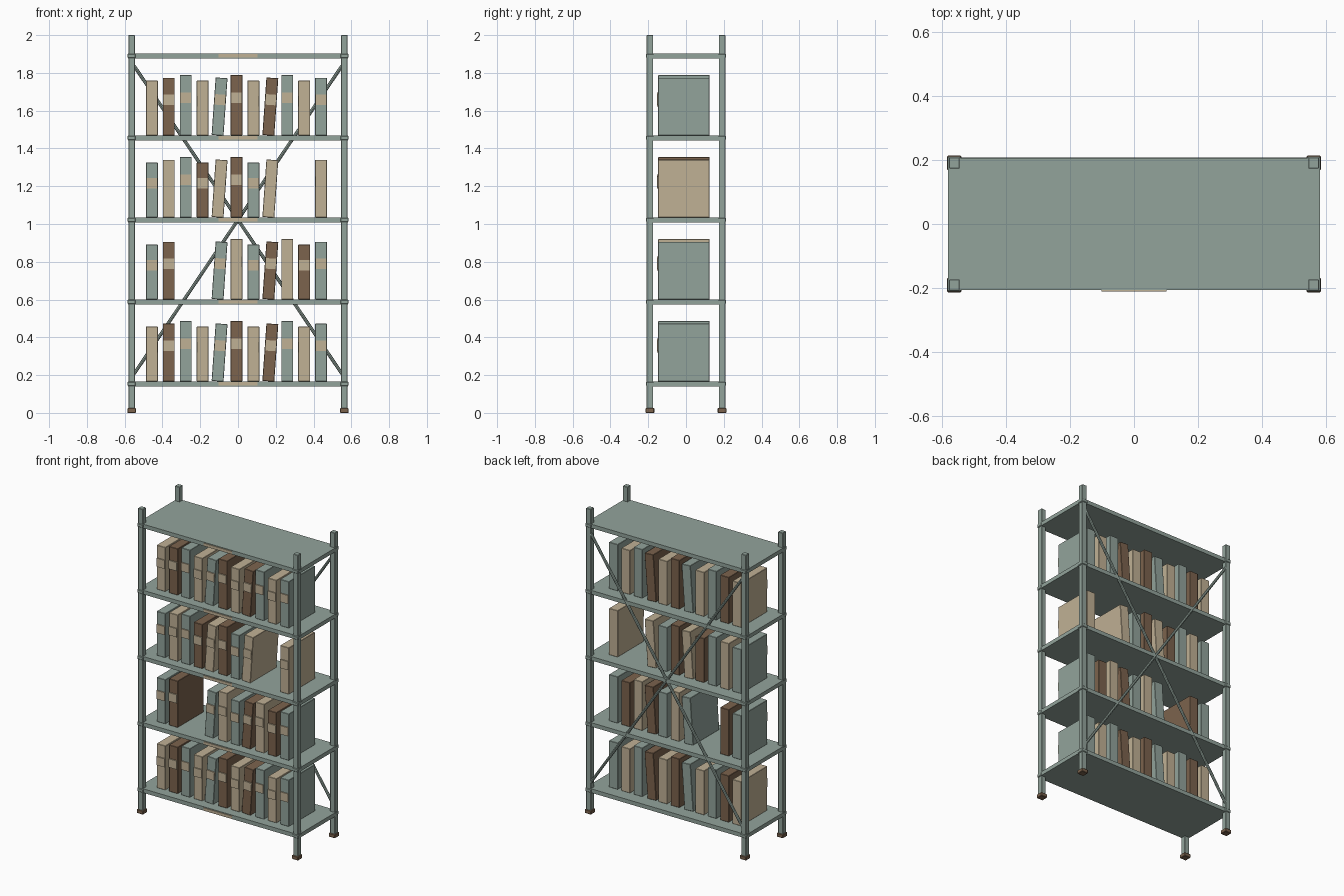
import bpy
import bmesh
from math import atan2, hypot
from mathutils import Matrix

cube = bpy.data.objects.get("Cube")
if cube:
    bpy.data.objects.remove(cube, do_unlink=True)


def material(name, rgb):
    m = bpy.data.materials.new(name)
    m.use_nodes = True
    m.diffuse_color = (*rgb, 1)
    m.node_tree.nodes["Principled BSDF"].inputs["Base Color"].default_value = (*rgb, 1)
    return m


GREEN = material("sage green", (0.29, 0.37, 0.33))
TAN = material("parchment tan", (0.53, 0.44, 0.30))
BROWN = material("leather brown", (0.20, 0.125, 0.075))
BOOK_COLOURS = {"g": GREEN, "t": TAN, "b": BROWN}


def add_object(name, bm, mat, matrix=Matrix()):
    mesh = bpy.data.meshes.new(name)
    bm.to_mesh(mesh)
    bm.free()
    mesh.materials.append(mat)
    obj = bpy.data.objects.new(name, mesh)
    obj.matrix_world = matrix
    bpy.context.collection.objects.link(obj)
    return obj


def box(name, centre, size, mat, bevel=0, matrix=Matrix()):
    bm = bmesh.new()
    bmesh.ops.create_cube(bm, size=1)
    bmesh.ops.scale(bm, vec=size, verts=bm.verts)
    bmesh.ops.translate(bm, vec=centre, verts=bm.verts)
    if bevel:
        bmesh.ops.bevel(bm, geom=bm.edges[:], offset=bevel, segments=1, affect="EDGES")
    return add_object(name, bm, mat, matrix)


POST_X, POST_Y = 0.563, 0.191
SHELF_T = 0.026
shelf_heights = [0.154 + 0.434 * k for k in range(5)]

# Corner posts with feet and a collar at every shelf
for sx, side in ((-1, "right"), (1, "left")):
    for sy, end in ((-1, "front"), (1, "back")):
        x, y = sx * POST_X, sy * POST_Y
        tag = end + "_" + side
        box(tag + "_post", (x, y, 1.01), (0.034, 0.034, 1.98), GREEN, 0.002)
        box(tag + "_foot", (x, y, 0.0125), (0.046, 0.046, 0.025), BROWN, 0.003)
        for z in shelf_heights:
            box(tag + "_collar", (x, y, z), (0.043, 0.042, 0.022), GREEN, 0.003)

# Shelves with a plate on the front edge
for z in shelf_heights:
    box("shelf", (0, 0, z), (1.166, 0.412, SHELF_T), GREEN)
    box("shelf_plate", (0, -0.2075, z), (0.205, 0.007, 0.018), TAN)

# Crossed rods at the back
dx, dz = 1.1, 1.63
for s, name in ((1, "rising_brace"), (-1, "falling_brace")):
    bm = bmesh.new()
    bmesh.ops.create_cone(bm, cap_ends=True, segments=8, radius1=0.009,
                          radius2=0.009, depth=hypot(dx, dz))
    turn = Matrix.Rotation(s * atan2(dx, dz), 4, "Y")
    add_object(name, bm, GREEN, Matrix.Translation((0, 0.199, 1.022)) @ turn)

# Books: one letter per slot, a dot leaves a gap
rows = ["tbgtgbtbgtg", "gb..gtgbtbg", "gtgbtbgt..t", "tbgtgbtbgtg"]
book_heights = (0.29, 0.305, 0.32)
for row, z in zip(rows, shelf_heights):
    for i, letter in enumerate(row):
        if letter == ".":
            continue
        h = book_heights[i % 3]
        lean = 0.07 if i in (4, 7) else 0
        place = (Matrix.Translation(((i - 5) * 0.0896 - 0.008, -0.011, z + SHELF_T / 2 + h / 2))
                 @ Matrix.Rotation(lean, 4, "Y"))
        box("book", (0, 0, 0), (0.063, 0.272, h), BOOK_COLOURS[letter], 0.002, place)
        box("spine_label", (0, -0.139, h * 0.12), (0.058, 0.008, 0.056), TAN, 0, place)
